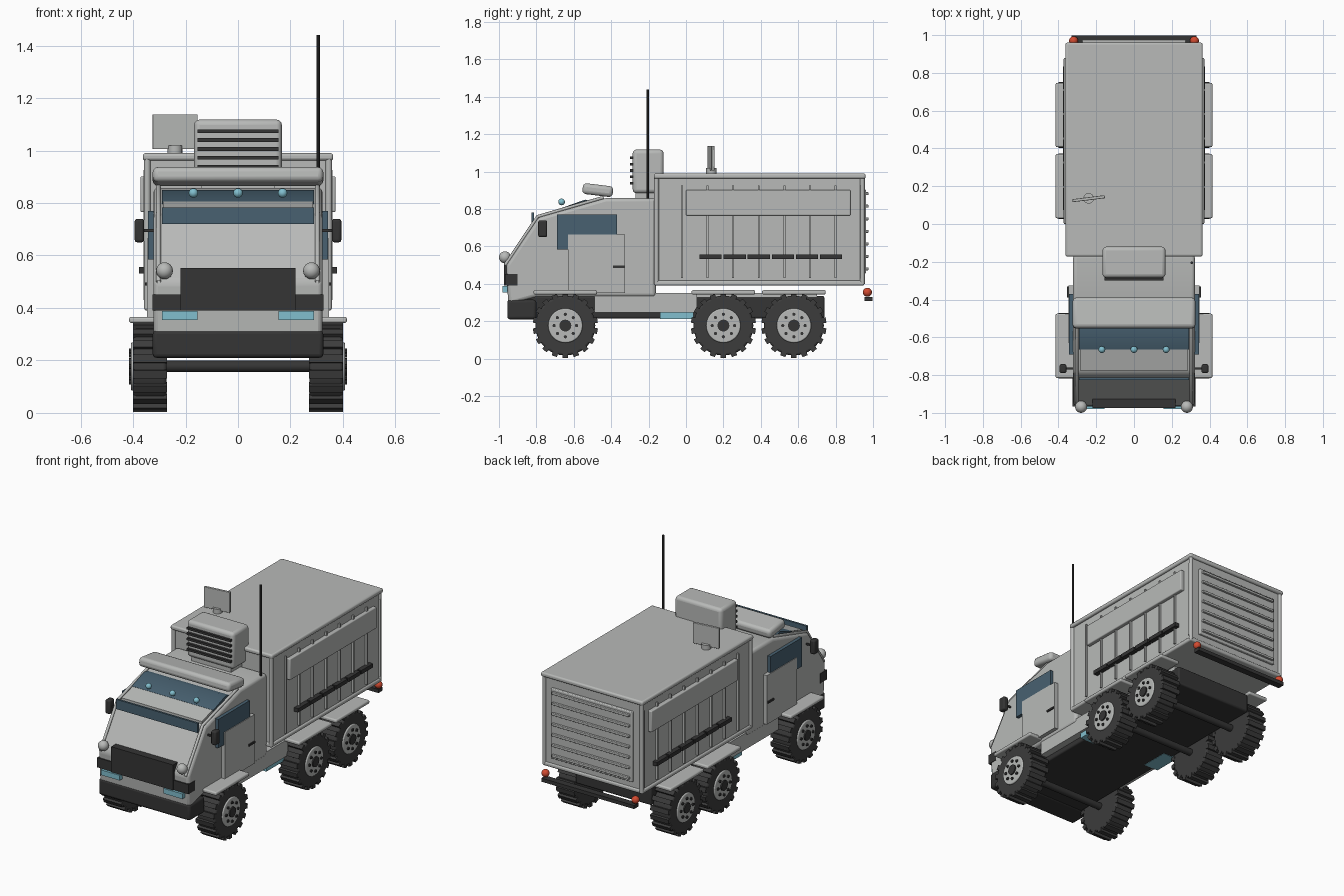
import bpy, bmesh, math
from mathutils import Vector, Matrix

if "Cube" in bpy.data.objects:
    bpy.data.objects.remove(bpy.data.objects["Cube"], do_unlink=True)


def material(name, rgb):
    m = bpy.data.materials.new(name)
    m.use_nodes = True
    m.diffuse_color = (*rgb, 1)
    bsdf = next(n for n in m.node_tree.nodes if n.type == 'BSDF_PRINCIPLED')
    bsdf.inputs["Base Color"].default_value = (*rgb, 1)
    return m


GREY = material("body grey", (0.48, 0.49, 0.48))
DARK = material("dark trim", (0.035, 0.035, 0.035))
TYRE = material("tyre rubber", (0.045, 0.045, 0.045))
GLASS = material("dark glass", (0.065, 0.12, 0.165))
LAMP = material("pale blue lamp", (0.22, 0.52, 0.62))
RED = material("red lamp", (0.65, 0.07, 0.03))


def finish(name, bm, mat, bevel=0, smooth=True):
    bmesh.ops.recalc_face_normals(bm, faces=bm.faces)
    me = bpy.data.meshes.new(name)
    bm.to_mesh(me)
    bm.free()
    me.materials.append(mat)
    ob = bpy.data.objects.new(name, me)
    bpy.context.collection.objects.link(ob)
    if bevel:
        mod = ob.modifiers.new("Bevel", 'BEVEL')
        mod.width, mod.segments, mod.limit_method = bevel, 3, 'ANGLE'
    if smooth:
        bpy.ops.object.select_all(action='DESELECT')
        ob.select_set(True)
        bpy.context.view_layer.objects.active = ob
        bpy.ops.object.shade_smooth_by_angle(angle=math.radians(35))
    return ob


def add_box(bm, x, y, z, rot=None):
    """Box from (low, high) spans, optionally rotated about its centre."""
    c = Vector(((x[0] + x[1]) / 2, (y[0] + y[1]) / 2, (z[0] + z[1]) / 2))
    m = Matrix.Translation(c) @ (rot or Matrix()) @ Matrix.Diagonal(
        (x[1] - x[0], y[1] - y[0], z[1] - z[0], 1))
    bmesh.ops.create_cube(bm, size=1, matrix=m)


def box(name, mat, x, y, z, bevel=0, rot=None):
    bm = bmesh.new()
    add_box(bm, x, y, z, rot)
    return finish(name, bm, mat, bevel)


def pair(name, mat, x, y, z, bevel=0):
    for side, s in (("left", 1), ("right", -1)):
        box(f"{side}_{name}", mat, sorted((s * x[0], s * x[1])), y, z, bevel)


def ball(name, mat, r, pos):
    bm = bmesh.new()
    bmesh.ops.create_uvsphere(bm, u_segments=20, v_segments=12, radius=r,
                              matrix=Matrix.Translation(pos))
    finish(name, bm, mat)


def add_cyl(bm, r, a, b, n=24):
    a, b = Vector(a), Vector(b)
    q = (b - a).to_track_quat('Z', 'Y').to_matrix().to_4x4()
    bmesh.ops.create_cone(bm, cap_ends=True, segments=n, radius1=r, radius2=r,
                          depth=(b - a).length, matrix=Matrix.Translation((a + b) / 2) @ q)


def cyl(name, mat, r, a, b, n=24, bevel=0):
    bm = bmesh.new()
    add_cyl(bm, r, a, b, n)
    finish(name, bm, mat, bevel)


def prism(name, mat, profile, half, bevel=0):
    """Side profile of (y, z) points extruded across the width."""
    bm = bmesh.new()
    f = bm.faces.new([bm.verts.new((-half, y, z)) for y, z in profile])
    ext = bmesh.ops.extrude_face_region(bm, geom=[f])
    bmesh.ops.translate(bm, vec=(2 * half, 0, 0),
                        verts=[v for v in ext["geom"] if isinstance(v, bmesh.types.BMVert)])
    return finish(name, bm, mat, bevel)


# Cab shell, front slope rails and glazing
prism("cab", GREY, [(-.95, .29), (-.962, .5), (-.79, .755), (-.43, .858),
                    (-.16, .858), (-.16, .33), (-.8, .33)], .322, .018)
for s in (1, -1):
    cu = bpy.data.curves.new("cab_rail", 'CURVE')
    cu.dimensions, cu.bevel_depth, cu.bevel_resolution = '3D', .009, 2
    sp = cu.splines.new('POLY')
    path = [(-.967, .5), (-.793, .76), (-.44, .862)]
    sp.points.add(len(path) - 1)
    for p, (y, z) in zip(sp.points, path):
        p.co = (s * .303, y, z, 1)
    cu.materials.append(GREY)
    bpy.context.collection.objects.link(bpy.data.objects.new("cab_rail", cu))
prism("windshield", GLASS, [(-.665, .797), (-.665, .806), (-.54, .85), (-.5, .84)], .29)
prism("hood_panel", GREY, [(-.775, .758), (-.775, .774), (-.665, .805), (-.665, .79)], .285)
prism("front_visor", GLASS, [(-.825, .72), (-.825, .782), (-.812, .782), (-.812, .72)], .29)
pair("side_window", GLASS, (.315, .343), (-.69, -.37), (.585, .77))
pair("door", GREY, (.315, .347), (-.63, -.325), (.35, .665))
pair("door_handle", DARK, (.345, .355), (-.39, -.33), (.485, .497))
pair("mirror", DARK, (.358, .394), (-.79, -.742), (.65, .74), .01)
pair("mirror_arm", DARK, (.31, .36), (-.77, -.76), (.69, .70))

# Nose: grille, bumper, lamps
box("grille", DARK, (-.22, .22), (-.974, -.9), (.39, .553))
box("nose_band", DARK, (-.325, .325), (-.967, -.9), (.39, .452))
box("front_bumper", DARK, (-.325, .325), (-.955, -.8), (.21, .315), .015)
pair("low_lamp", LAMP, (.155, .29), (-.98, -.9), (.355, .388))
for x in (-.28, .28):
    ball("headlight", GREY, .032, (x, -.968, .542))
for x in (-.17, 0, .17):
    ball("roof_lamp", LAMP, .018, (x, -.665, .838))

# Cab roof: light bar, cooling unit, antenna
box("light_bar", GREY, (-.325, .325), (-.553, -.39), (.872, .93), .02,
    Matrix.Rotation(math.radians(-7), 4, 'X'))
box("cooling_unit", GREY, (-.167, .167), (-.285, -.12), (.885, 1.118), .02)
box("cooling_unit_base", GREY, (-.14, .14), (-.27, -.13), (.84, .9))
bm = bmesh.new()
for i in range(5):
    z = .938 + i * .034
    add_box(bm, (-.155, .155), (-.3, -.28), (z - .007, z + .007))
finish("cooling_slats", bm, DARK)
cyl("antenna", DARK, .007, (.305, -.205, .85), (.305, -.205, 1.44), 10)

# Cargo box with roof, floor and corner posts
box("cargo_box", GREY, (-.348, .348), (-.16, .945), (.395, .975))
box("cargo_roof", GREY, (-.363, .363), (-.172, .96), (.962, .99), .01)
box("cargo_floor", GREY, (-.358, .358), (-.17, .953), (.39, .417), .01)
for x in (-.346, .346):
    for y in (-.158, .943):
        cyl("corner_post", GREY, .013, (x, y, .4), (x, y, .97), 12)

# Cargo side ribs, upper panel and dashed rail
for s in (1, -1):
    bm = bmesh.new()
    for i in range(8):
        y = -.022 + i * .137
        add_box(bm, sorted((s * .34, s * .36)), (y - .005, y + .005), (.43, .925))
    finish("side_ribs", bm, GREY)
    bm = bmesh.new()
    for i in range(6):
        y = .073 + i * .1285
        add_box(bm, sorted((s * .34, s * .377)), (y, y + .118), (.532, .557))
    finish("side_rail", bm, DARK)
pair("upper_panel", GREY, (.34, .372), (0, .88), (.765, .902), .006)

# Rear shutter
box("rear_shutter", GREY, (-.29, .29), (.93, .962), (.455, .905), .005)
bm = bmesh.new()
for i in range(7):
    z = .48 + i * .067
    add_box(bm, (-.275, .275), (.95, .976), (z - .008, z + .008))
finish("shutter_slats", bm, GREY, .004)

# Roof radar
box("radar_plate", GREY, (-.326, -.154), (.126, .142), (1.005, 1.138), .003,
    Matrix.Rotation(math.radians(7), 4, 'Z'))
cyl("radar_base", GREY, .028, (-.24, .136, .985), (-.24, .136, 1.02), 16)

# Chassis, fuel boxes, rear bumper
box("chassis", DARK, (-.27, .27), (-.9, .74), (.215, .335), .01)
box("frame_sill", GREY, (-.315, .315), (-.49, .06), (.247, .352))
box("rear_frame", GREY, (-.268, .268), (.06, .7), (.3, .352))
pair("fuel_box", LAMP, (.2, .3), (-.14, .04), (.213, .25))
box("rear_bumper", DARK, (-.33, .33), (.955, .998), (.308, .331))
for x in (-.32, .32):
    ball("tail_lamp", RED, .024, (x, .97, .355))

# Fenders, axles and wheels
WZ, R = .177, .16
for wy in (-.645, .2, .577):
    pair("fender", GREY, (.275, .415), (wy - .17, wy + .17), (.343, .366), .008)
    cyl("axle", DARK, .022, (-.28, wy, WZ), (.28, wy, WZ), 16)
    for s in (1, -1):
        cyl("tyre", TYRE, R, (s * .272, wy, WZ), (s * .4, wy, WZ), 36, .012)
        bm = bmesh.new()
        for i in range(18):
            a = i * math.tau / 18
            rot = Matrix.Rotation(-a, 4, 'X')
            y, z = wy + math.sin(a) * R, WZ + math.cos(a) * R
            add_box(bm, sorted((s * .27, s * .4)), (y - .015, y + .015),
                    (z - .014, z + .014), rot)
        finish("tread", bm, TYRE, smooth=False)
        cyl("rim", GREY, .092, (s * .35, wy, WZ), (s * .408, wy, WZ), 32, .006)
        bm = bmesh.new()
        add_cyl(bm, .032, (s * .39, wy, WZ), (s * .416, wy, WZ), 16)
        for i in range(8):
            a = i * math.tau / 8
            y, z = wy + math.sin(a) * .06, WZ + math.cos(a) * .06
            add_cyl(bm, .009, (s * .39, y, z), (s * .416, y, z), 8)
        finish("hub_bolts", bm, DARK)
